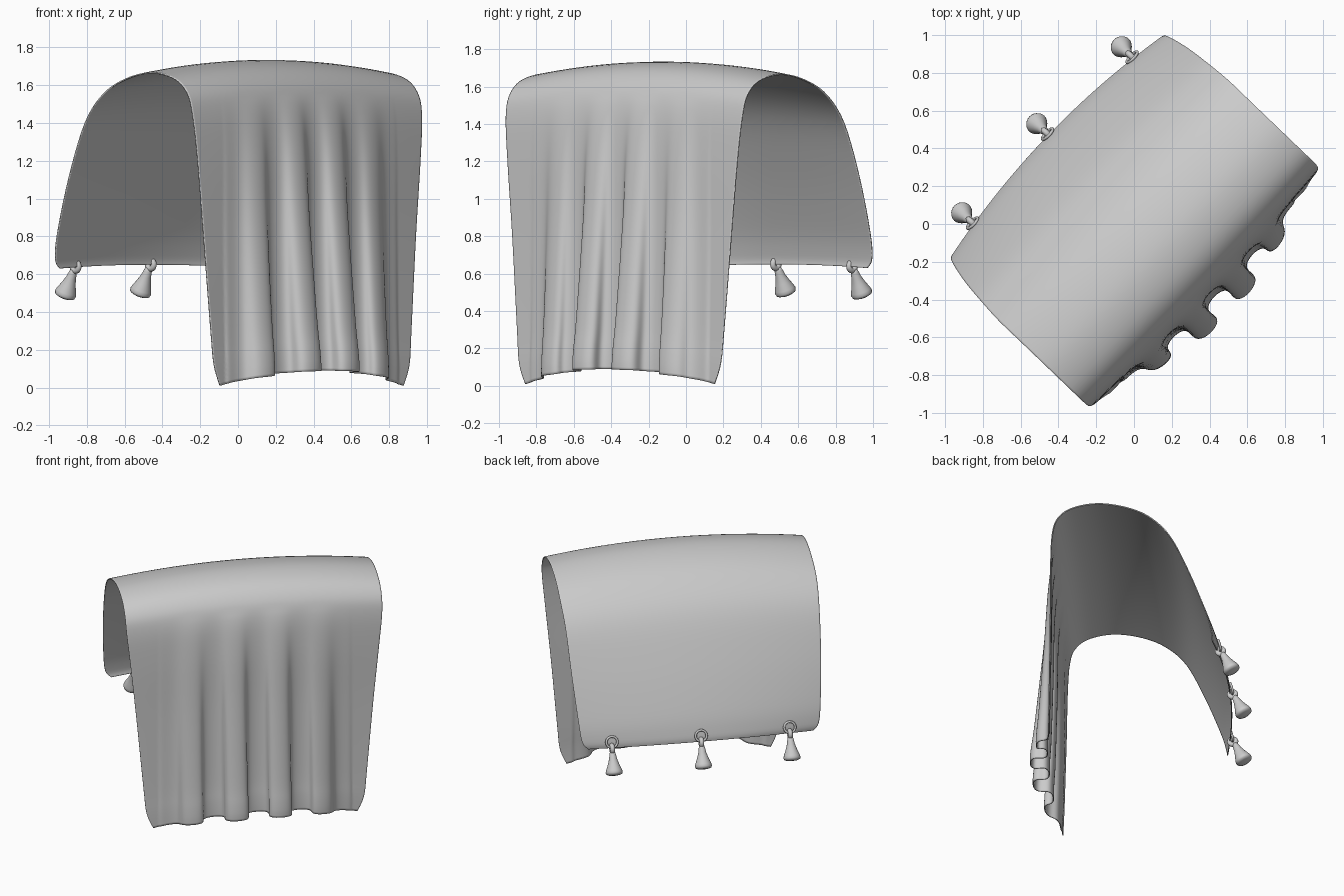
import bpy, bmesh
from math import pi, sin, cos, radians
from mathutils import Matrix, Vector

if "Cube" in bpy.data.objects:
    bpy.data.objects.remove(bpy.data.objects["Cube"])

# The drape is built along local X (length) with its back toward +Y, then turned in plan
TURN = Matrix.Rotation(radians(46.2), 4, 'Z')

# Drape cross-section: depth toward front, height, half length, mid lift, mid bulge
PROFILE = [
    (-.580, .63, .77, .02, -.07), (-.575, .68, .81, .02, -.07),
    (-.540, .82, .83, .03, -.06), (-.430, 1.12, .855, .04, -.04),
    (-.300, 1.40, .87, .05, -.02), (-.160, 1.55, .88, .06, 0),
    (.000, 1.63, .88, .065, 0), (.190, 1.665, .88, .065, 0),
    (.360, 1.635, .88, .065, 0), (.455, 1.56, .88, .06, .01),
    (.492, 1.44, .875, .06, .02), (.505, 1.20, .85, .06, .02),
    (.510, .80, .81, .06, .01), (.520, .30, .765, .07, 0),
    (.525, .12, .745, .08, 0), (.525, .01, .70, .08, 0),
]


def profile_at(w):
    """Smooth (Catmull-Rom) reading of the profile, w in 0..len-1."""
    n = len(PROFILE) - 1
    i = min(int(w), n - 1)
    t = w - i
    a, b, c, d = (PROFILE[max(0, min(n, i + k))] for k in (-1, 0, 1, 2))
    return [.5 * (2*q + (r - p)*t + (2*p - 5*q + 4*r - s)*t*t
                  + (3*q - p - 3*r + s)*t**3) for p, q, r, s in zip(a, b, c, d)]


def surface(w, s):
    """Point on the cloth: w runs over the cross-section, s along the length."""
    v, z, half, lift, bulge = profile_at(w)
    k = 1 - s * s
    u = half * s
    # hanging folds that deepen toward the front hem
    if w > 9.5:
        t = max(0, min(1, (1.5 - z) / 1.45)) ** .85
        window = max(0, cos(pi / 2 * min(1, abs(u) / .66))) ** .7
        phase = 2 * pi * (u - .15) / .3
        v += t * window * (.045 + .125 * (.5 + .5 * cos(phase)))
        u += t * window * .028 * sin(2 * phase)
    return Vector((u + .015, -(v + bulge * k), z + lift * k))


def make_object(name, bm, matrix):
    bmesh.ops.recalc_face_normals(bm, faces=bm.faces)
    mesh = bpy.data.meshes.new(name)
    bm.to_mesh(mesh)
    bm.free()
    mesh.shade_smooth()
    ob = bpy.data.objects.new(name, mesh)
    bpy.context.collection.objects.link(ob)
    ob.matrix_world = matrix
    return ob


def grid(point, rows, cols, wrap_rows=False, wrap_cols=False):
    bm = bmesh.new()
    vs = [[bm.verts.new(point(i, j)) for j in range(cols)] for i in range(rows)]
    for i in range(rows if wrap_rows else rows - 1):
        for j in range(cols if wrap_cols else cols - 1):
            i2, j2 = (i + 1) % rows, (j + 1) % cols
            bm.faces.new((vs[i][j], vs[i][j2], vs[i2][j2], vs[i2][j]))
    return bm


def torus(name, major, minor, matrix):
    def point(i, j):
        a, b = 2 * pi * i / 28, 2 * pi * j / 12
        r = major + minor * cos(b)
        return (r * cos(a), r * sin(a), minor * sin(b))
    return make_object(name, grid(point, 28, 12, True, True), matrix)


def lathe(name, outline, matrix):
    def point(i, j):
        r, z = outline[i]
        a = 2 * pi * j / 24
        return (r * cos(a), r * sin(a), z)
    bm = grid(point, len(outline), 24, wrap_cols=True)
    bmesh.ops.remove_doubles(bm, verts=bm.verts, dist=1e-5)
    return make_object(name, bm, matrix)


# Cloth sheet
ROWS, COLS = 76, 181
sheet = grid(lambda i, j: surface(15 * i / (ROWS - 1), 2 * j / (COLS - 1) - 1), ROWS, COLS)
cloth = make_object("draped_cloth", sheet, TURN)
thick = cloth.modifiers.new("thickness", 'SOLIDIFY')
thick.thickness = .007
thick.offset = 0

# Weights hung from eyelets along the back hem
WEIGHT = [(0, 0), (.017, -.003), (.022, -.02), (.027, -.05), (.040, -.09),
          (.054, -.125), (.058, -.14), (.054, -.153), (.035, -.161), (0, -.164)]
for n, s in enumerate((-.75, .015, .765), 1):
    p = surface(.85, s)
    p.y += .012
    eyelet = TURN @ Matrix.Translation(p + Vector((0, .0, .01)))
    torus(f"eyelet_{n}", .038, .008, eyelet @ Matrix.Rotation(radians(-75), 4, 'X'))
    loop = TURN @ Matrix.Translation(p + Vector((0, .006, -.036)))
    torus(f"loop_{n}", .022, .016, loop @ Matrix.Rotation(pi / 2, 4, 'Y'))
    hang = TURN @ Matrix.Translation(p + Vector((0, .018, -.052)))
    lathe(f"weight_{n}", WEIGHT, hang @ Matrix.Rotation(radians(26), 4, 'X'))
